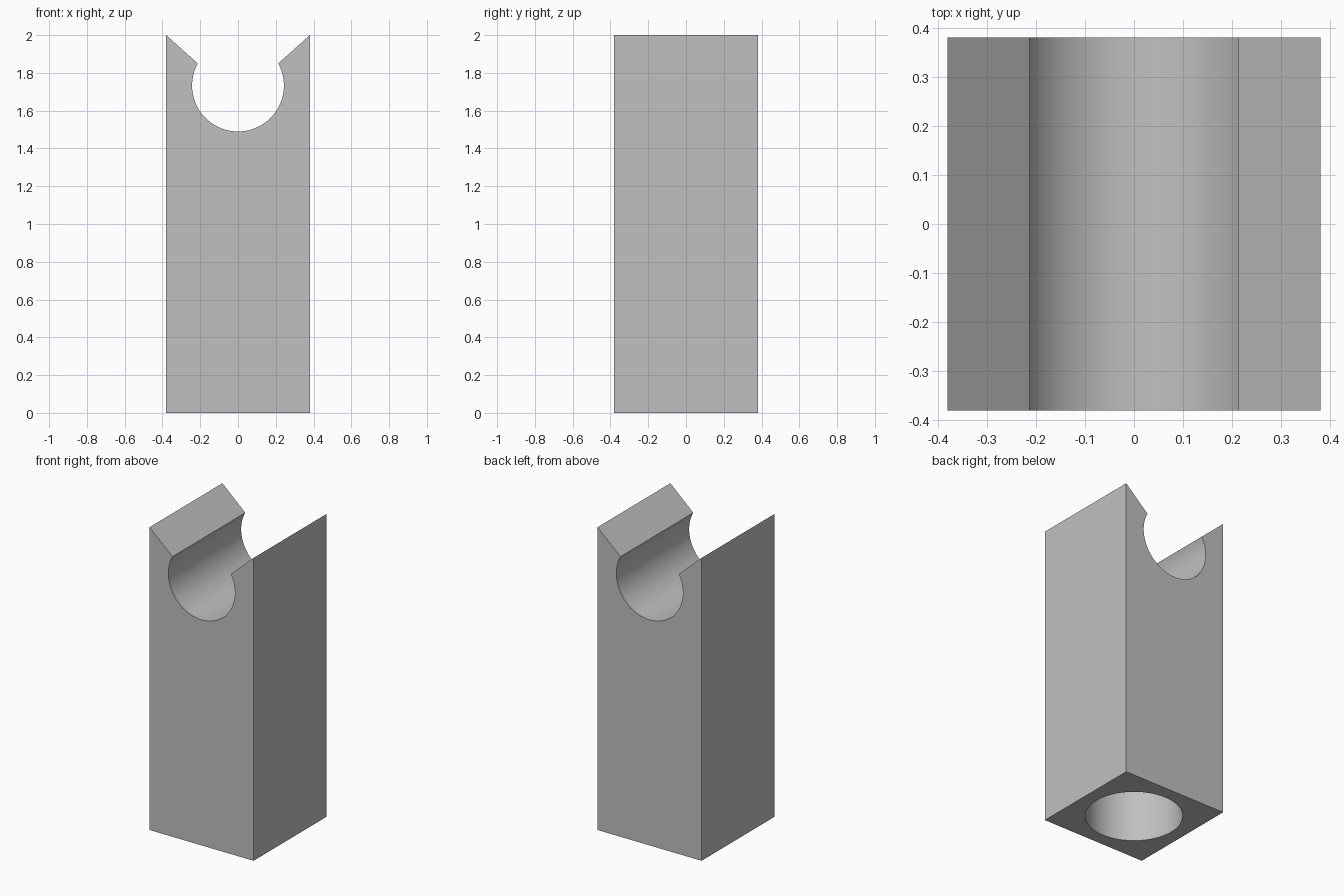
import bpy
import bmesh
from math import asin, cos, sin, pi, radians
from mathutils import Matrix

if "Cube" in bpy.data.objects:
    bpy.data.objects.remove(bpy.data.objects["Cube"])

HALF = 0.38                          # half width and half depth of the block
HEIGHT = 2.0
GROOVE_R, GROOVE_Z = 0.243, 1.733    # clip groove running front to back
LIP_X = 0.213                        # half width of the groove mouth
SOCKET_R, SOCKET_DEPTH = 0.293, 1.0  # round socket in the underside
SEGMENTS = 64

grey = bpy.data.materials.new("grey")
grey.use_nodes = True
colour = (0.53, 0.53, 0.53, 1)
grey.diffuse_color = colour
grey.node_tree.nodes["Principled BSDF"].inputs["Base Color"].default_value = colour


def make_object(name, bm):
    bmesh.ops.recalc_face_normals(bm, faces=bm.faces)
    mesh = bpy.data.meshes.new(name)
    bm.to_mesh(mesh)
    bm.free()
    mesh.materials.append(grey)
    obj = bpy.data.objects.new(name, mesh)
    bpy.context.collection.objects.link(obj)
    return obj


# Block: front outline with flared mouth and circular groove, extruded in y
lip = asin(LIP_X / GROOVE_R)
arc = [lip + (2 * pi - 2 * lip) * i / SEGMENTS for i in range(SEGMENTS + 1)]
outline = [(-HALF, HEIGHT), (-HALF, 0), (HALF, 0), (HALF, HEIGHT)]
outline += [(GROOVE_R * sin(a), GROOVE_Z + GROOVE_R * cos(a)) for a in arc]
bm = bmesh.new()
face = bm.faces.new([bm.verts.new((x, -HALF, z)) for x, z in outline])
side = bmesh.ops.extrude_face_region(bm, geom=[face])["geom"]
bmesh.ops.translate(bm, vec=(0, 2 * HALF, 0),
                    verts=[v for v in side if isinstance(v, bmesh.types.BMVert)])
block = make_object("grooved_block", bm)

# Socket: blind round hole cut up from the base
bm = bmesh.new()
bmesh.ops.create_cone(bm, cap_ends=True, segments=SEGMENTS, radius1=SOCKET_R,
                      radius2=SOCKET_R, depth=2 * SOCKET_DEPTH,
                      matrix=Matrix.Identity(4))
cutter = make_object("socket_cutter", bm)
cutter.hide_render = True
cut = block.modifiers.new("socket", "BOOLEAN")
cut.operation = "DIFFERENCE"
cut.solver = "EXACT"
cut.object = cutter

bpy.ops.object.select_all(action="DESELECT")
block.select_set(True)
bpy.context.view_layer.objects.active = block
bpy.ops.object.modifier_apply(modifier=cut.name)
bpy.data.objects.remove(cutter)

# Smooth curved walls, crisp edges
bpy.ops.object.shade_smooth_by_angle(angle=radians(30))
